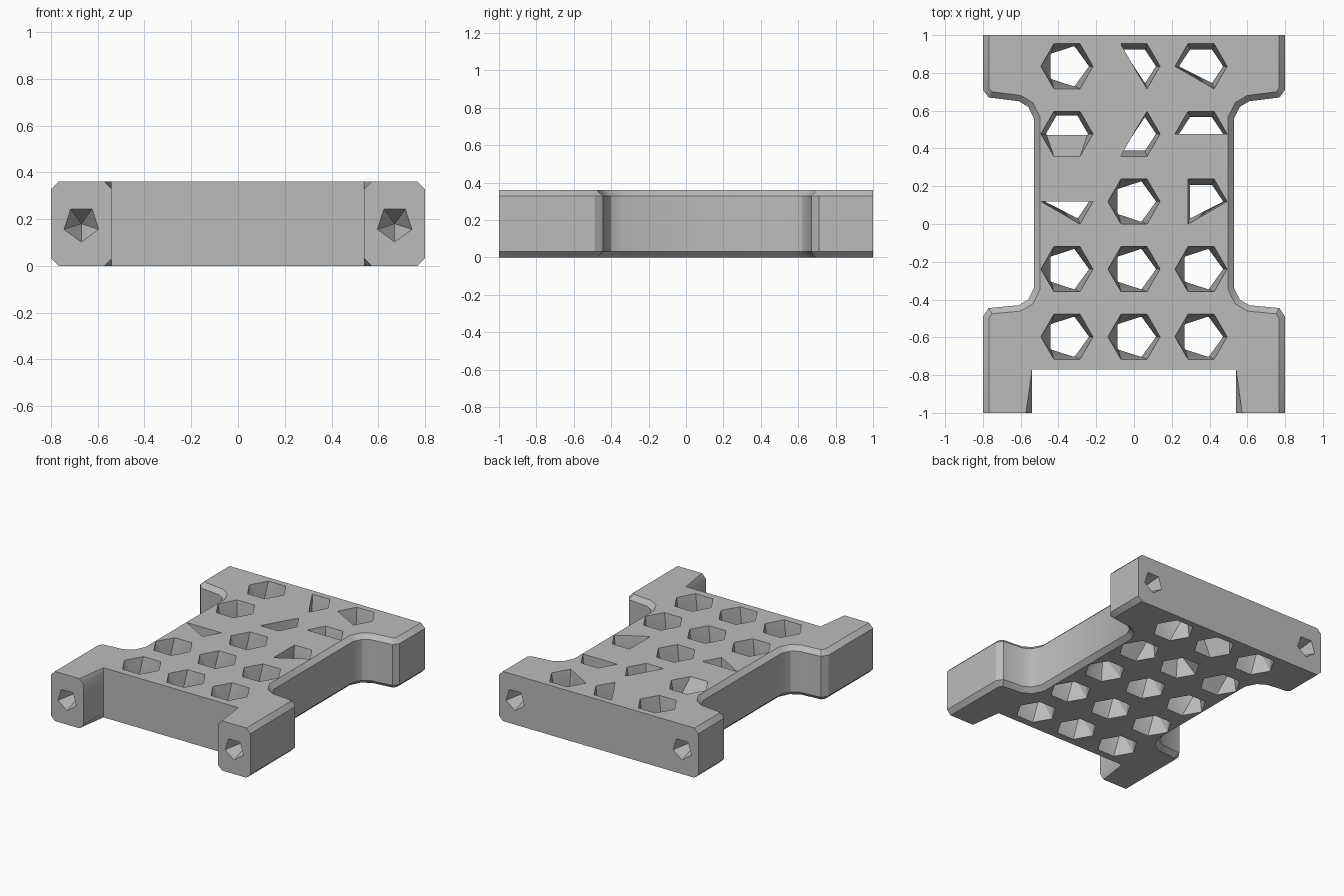
import bpy, bmesh, math
from mathutils import Vector

if "Cube" in bpy.data.objects:
    bpy.data.objects.remove(bpy.data.objects["Cube"])

H = 0.36          # plate thickness
FRONT, BACK, NOTCH = -1.0, 1.0, -0.77

grey = bpy.data.materials.new("plain grey")
grey.use_nodes = True
grey.diffuse_color = (0.5, 0.5, 0.5, 1)
grey.node_tree.nodes["Principled BSDF"].inputs["Base Color"].default_value = (0.5, 0.5, 0.5, 1)


def make_object(name, bm):
    bmesh.ops.recalc_face_normals(bm, faces=bm.faces[:])
    mesh = bpy.data.meshes.new(name)
    bm.to_mesh(mesh)
    bm.free()
    mesh.materials.append(grey)
    ob = bpy.data.objects.new(name, mesh)
    bpy.context.collection.objects.link(ob)
    return ob


def hull(bm, points):
    """Add the convex hull of the points to bm."""
    verts = [bm.verts.new(p) for p in points]
    out = bmesh.ops.convex_hull(bm, input=verts)
    spare = [g for g in out["geom_interior"] if isinstance(g, bmesh.types.BMVert)]
    bmesh.ops.delete(bm, geom=spare, context="VERTS")


def ring(cx, cy, rx, ry, sides, start=0.0, keep=None):
    """2D points of a regular polygon, optionally only some corners."""
    return [(cx + rx * math.cos(start + math.tau * i / sides),
             cy + ry * math.sin(start + math.tau * i / sides))
            for i in (keep or range(sides))]


# Plate outline: one half, mirrored to the other side
half = [(0.54, NOTCH), (0.54, FRONT), (0.8, FRONT), (0.8, -0.49), (0.77, -0.445),
        (0.61, -0.43), (0.56, -0.4), (0.53, -0.34), (0.53, 0.56), (0.56, 0.62),
        (0.61, 0.65), (0.77, 0.67), (0.8, 0.71), (0.8, BACK)]
outline = half + [(-x, y) for x, y in reversed(half)]
bm = bmesh.new()
base = bm.faces.new([bm.verts.new((x, y, 0)) for x, y in outline])
top = bmesh.ops.extrude_face_region(bm, geom=[base])["geom"]
bmesh.ops.translate(bm, vec=(0, 0, H), verts=[g for g in top if isinstance(g, bmesh.types.BMVert)])


# Chamfer the long side edges; front, back and notch edges stay sharp
def is_side_edge(e):
    a, b = e.verts[0].co, e.verts[1].co
    across = abs(a.y - b.y) < 0.001 and a.y in (FRONT, BACK)
    notch = abs(a.y - NOTCH) < 0.001 and abs(b.y - NOTCH) < 0.001
    return abs(a.z - b.z) < 0.001 and not across and not notch


bmesh.ops.bevel(bm, geom=[e for e in bm.edges if is_side_edge(e)], offset=0.032,
                offset_type="OFFSET", segments=1, affect="EDGES", clamp_overlap=True)
plate = make_object("vented_plate", bm)

# Vent holes: a hexagon on each side narrowing to a pentagon inside.
# Some openings keep only part of their corners, keyed by (column, row).
partial = {(1, 0): [5, 0, 1, 2], (2, 0): [5, 0, 1, 2, 3], (1, 1): [4, 5, 0, 1],
           (2, 1): [0, 1, 2, 3], (0, 2): [3, 5, 0], (2, 2): [4, 0, 1, 2]}
upper, lower = bmesh.new(), bmesh.new()
for col in range(3):
    for row in range(5):
        cx, cy = (col - 1) * 0.355, 0.835 - row * 0.358
        keep = partial.get((col, row))
        if (col, row) == (0, 1):
            middle = ring(cx, cy, 0.11, 0.11, 6, keep=[0, 1, 2, 3])
        elif keep:
            middle = ring(cx, cy, 0.115, 0.1, 6, keep=keep)
        else:
            middle = ring(cx + 0.005, cy, 0.11, 0.11, 5)
        rim = ring(cx, cy, 0.138, 0.138, 6, keep=keep)
        full = ring(cx, cy, 0.138, 0.138, 6)
        hull(upper, [(x, y, z) for x, y in rim for z in (H, H + 0.1)]
             + [(x, y, 0.17) for x, y in middle])
        hull(lower, [(x, y, z) for x, y in full for z in (0, -0.1)]
             + [(x, y, 0.19) for x, y in middle])

# Pointed five-sided screw pits in both ends
pits = bmesh.new()
for x0 in (-0.67, 0.67):
    for y0, inward in ((FRONT, 1), (BACK, -1)):
        rim = ring(x0, 0.18, 0.078, 0.078, 5, start=-math.pi / 2)
        hull(pits, [(x, y0 - inward * out, z) for x, z in rim for out in (0, 0.1)]
             + [(x0, y0 + inward * 0.2, 0.18)])

# Cut the openings
bpy.context.view_layer.objects.active = plate
for name, cut in (("upper_vents", upper), ("lower_vents", lower), ("screw_pits", pits)):
    cutter = make_object(name, cut)
    cutter.hide_render = True
    mod = plate.modifiers.new(name, "BOOLEAN")
    mod.operation = "DIFFERENCE"
    mod.solver = "EXACT"
    mod.object = cutter
    bpy.ops.object.modifier_apply(modifier=mod.name)
    bpy.data.objects.remove(cutter)

# Soft shoulders, crisp openings
bpy.ops.object.select_all(action="DESELECT")
plate.select_set(True)
bpy.ops.object.shade_smooth_by_angle(angle=math.radians(30))
